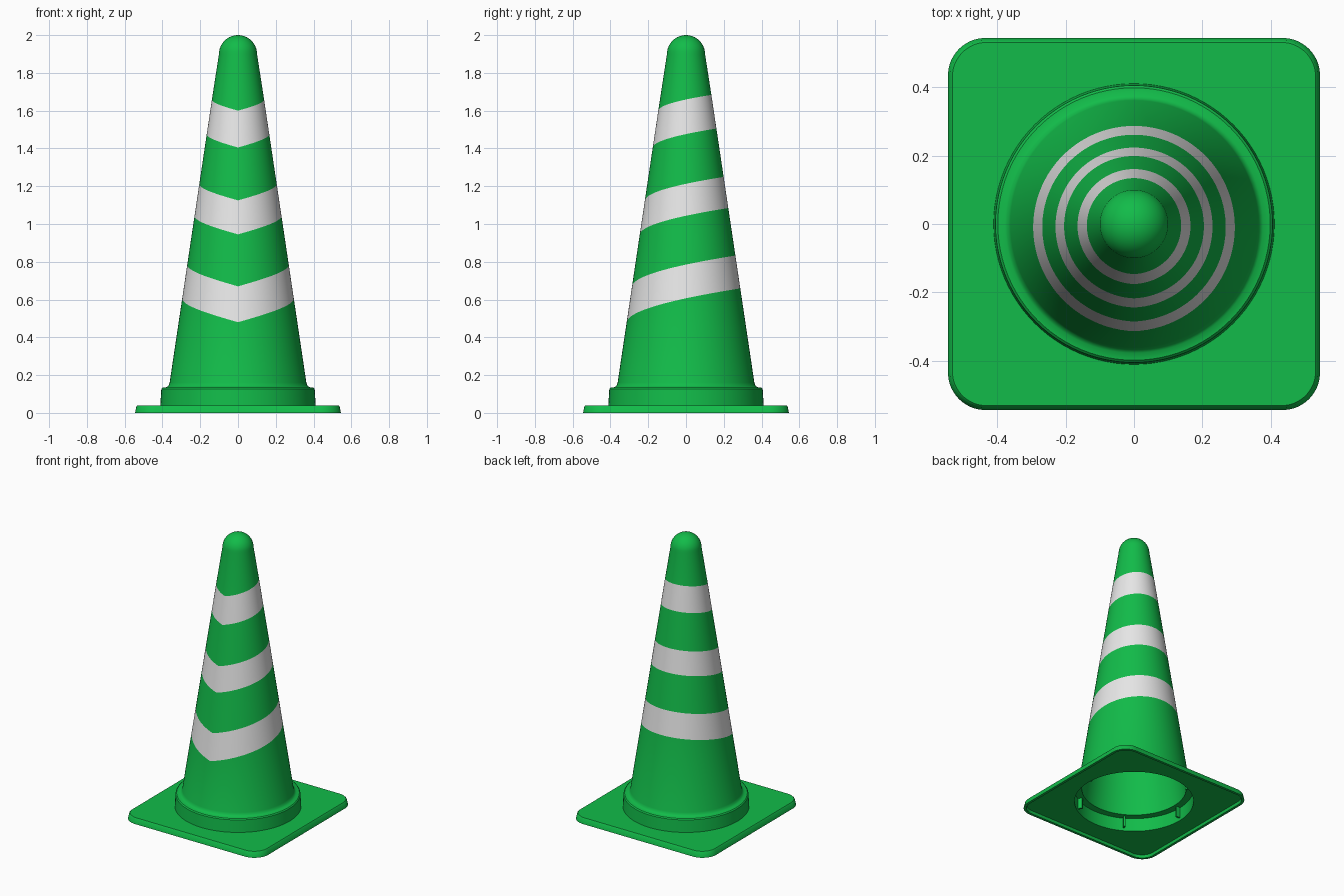
import bpy, bmesh
from math import sin, cos, pi, radians

if "Cube" in bpy.data.objects:
    bpy.data.objects.remove(bpy.data.objects["Cube"])

SEG = 96


def material(name, rgb):
    m = bpy.data.materials.new(name)
    m.use_nodes = True
    m.diffuse_color = (*rgb, 1)
    bsdf = m.node_tree.nodes["Principled BSDF"]
    bsdf.inputs["Base Color"].default_value = (*rgb, 1)
    bsdf.inputs["Roughness"].default_value = 0.6
    return m


green = material("green plastic", (0.006, 0.5, 0.067))
white = material("white band", (0.8, 0.8, 0.8))


def circle(r, z, shift=0.0):
    angles = [2 * pi * (i + shift) / SEG for i in range(SEG)]
    return [(r * cos(a), r * sin(a), z) for a in angles]


def rounded_square(half, corner, z):
    """Loop with an equal number of points in each corner arc."""
    per = SEG // 4
    pts = []
    for q, (sx, sy) in enumerate([(1, 1), (-1, 1), (-1, -1), (1, -1)]):
        for i in range(per):
            a = pi / 2 * (q + i / (per - 1))
            pts.append((sx * (half - corner) + corner * cos(a),
                        sy * (half - corner) + corner * sin(a), z))
    return pts


def loft(name, loops, cyclic=False, white_spans=()):
    """Skin a list of loops; the spans named get the second material."""
    bm = bmesh.new()
    rings = [[bm.verts.new(p) for p in loop] for loop in loops]
    for k in range(len(rings) if cyclic else len(rings) - 1):
        a, b = rings[k], rings[(k + 1) % len(rings)]
        for i in range(SEG):
            j = (i + 1) % SEG
            f = bm.faces.new((a[i], a[j], b[j], b[i]))
            f.material_index = 1 if k in white_spans else 0
    bmesh.ops.remove_doubles(bm, verts=bm.verts, dist=1e-5)
    bmesh.ops.recalc_face_normals(bm, faces=bm.faces)
    return finish(name, bm)


def finish(name, bm):
    mesh = bpy.data.meshes.new(name)
    bm.to_mesh(mesh)
    bm.free()
    mesh.materials.append(green)
    mesh.materials.append(white)
    ob = bpy.data.objects.new(name, mesh)
    bpy.context.collection.objects.link(ob)
    bpy.ops.object.select_all(action="DESELECT")
    ob.select_set(True)
    bpy.context.view_layer.objects.active = ob
    bpy.ops.object.shade_smooth_by_angle(angle=radians(35))
    return ob


# Base plate: rounded square shell, recessed below, with a round opening
loft("base_plate", [
    rounded_square(0.527, 0.09, 0.0),
    rounded_square(0.545, 0.11, 0.0),
    rounded_square(0.538, 0.105, 0.034),
    rounded_square(0.532, 0.10, 0.04),
    circle(0.40, 0.04, 0.5),
    circle(0.39, 0.02, 0.5),
    rounded_square(0.523, 0.09, 0.02),
], cyclic=True)


# Cone body: hollow shell with a stepped collar and a domed tip
def cone_radius(z):
    return 0.362 - 0.1494 * (z - 0.16)


def band_edge(z_front):
    """Edge that dips to a point at the front and rises round to the back."""
    rise = 0.57 * cone_radius(z_front)
    pts = []
    for x, y, _ in circle(1, 0):
        half_turn = ((1 + y) / 2) ** 0.5   # sine of half the angle from front
        z = z_front + rise * half_turn
        pts.append((x * cone_radius(z), y * cone_radius(z), z))
    return pts


inside = [(0, 1.98), (0.05, 1.96), (0.08, 1.9), (0.342, 0.16), (0.342, 0.115),
          (0.39, 0.115), (0.39, 0.02)]
collar = [(0.412, 0.03), (0.406, 0.127), (0.399, 0.134), (0.378, 0.136),
          (0.368, 0.144), (0.362, 0.16)]
loops = [circle(r, z) for r, z in inside + collar]

# Three pointed reflective bands
spans = []
for low, high in [(0.48, 0.67), (0.945, 1.125), (1.405, 1.6)]:
    spans.append(len(loops))
    loops += [band_edge(low), band_edge(high)]

# Domed tip
for i in range(11):
    a = pi / 2 * i / 10
    loops.append(circle(0.101 * cos(a), 1.899 + 0.101 * sin(a)))
loft("cone_body", loops, white_spans=spans)

# Small stacking ribs inside the collar
bm = bmesh.new()
for k in range(6):
    part = bmesh.ops.create_cube(bm, size=1)["verts"]
    bmesh.ops.scale(bm, vec=(0.035, 0.012, 0.08), verts=part)
    bmesh.ops.translate(bm, vec=(0.377, 0, 0.08), verts=part)
    a = k * pi / 3
    for v in part:
        x, y, z = v.co
        v.co = (x * cos(a) - y * sin(a), x * sin(a) + y * cos(a), z)
finish("collar_ribs", bm)
